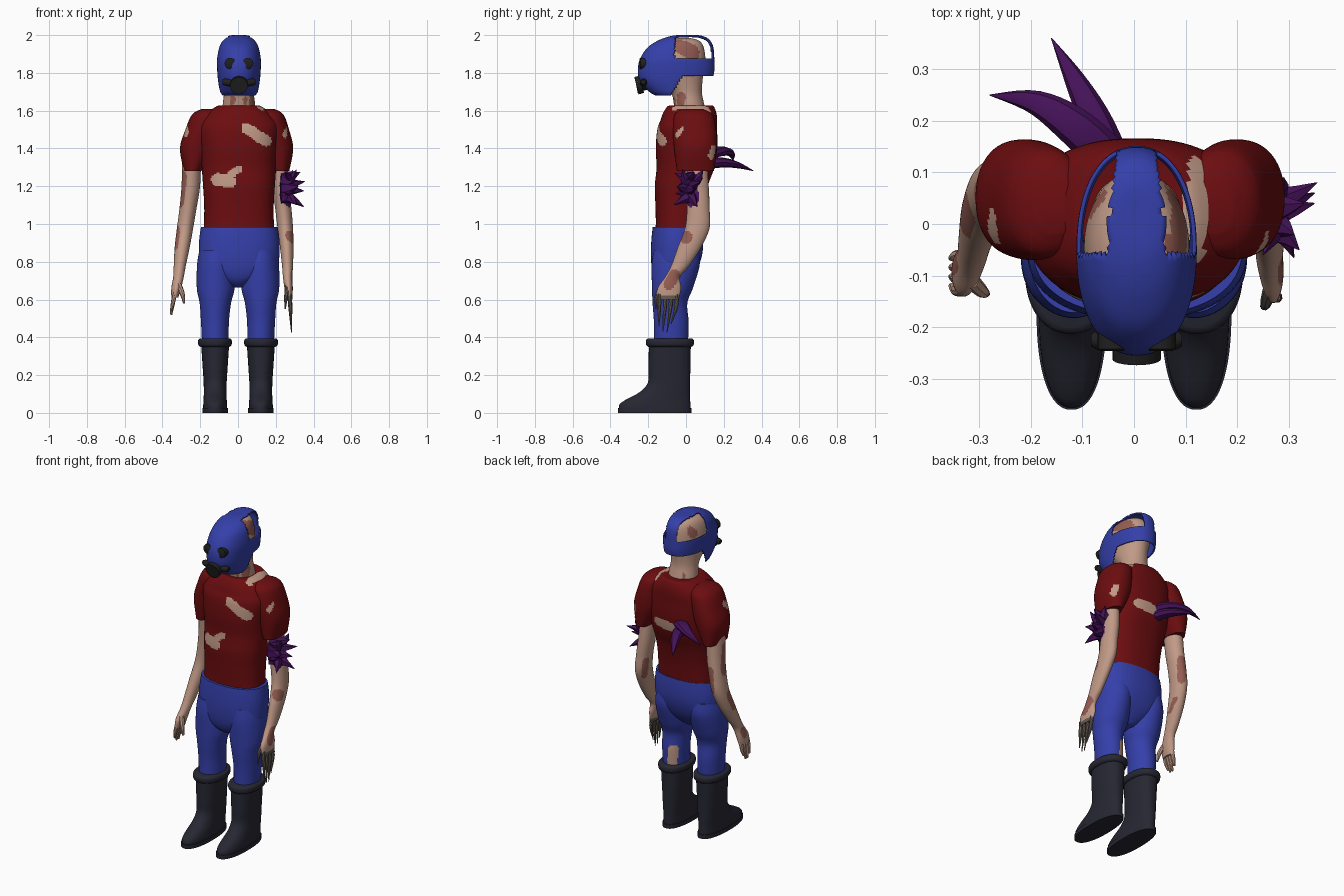
import bpy, bmesh, math
from mathutils import Vector

def mat(name, rgb):
    m = bpy.data.materials.new(name)
    m.diffuse_color = (*rgb, 1)
    return m

RED = mat("dark red cloth", (0.15, 0.004, 0.005))
BLUE = mat("blue cloth", (0.035, 0.05, 0.40))
BOOT = mat("dark boot", (0.02, 0.02, 0.033))
BLACK = mat("black rubber", (0.014, 0.014, 0.014))
SKIN = mat("pale skin", (0.53, 0.32, 0.24))
WOUND = mat("raw skin", (0.30, 0.11, 0.085))
PURPLE = mat("purple spike", (0.06, 0.006, 0.10))
CLAW = mat("grey claw", (0.13, 0.105, 0.085))

def spline(keys, i, t):
    """Catmull-Rom interpolation between key i and i+1."""
    a, b = keys[i], keys[i + 1]
    p = keys[i - 1] if i else a
    n = keys[i + 2] if i + 2 < len(keys) else b
    return [0.5 * (2*B + (C - A)*t + (2*A - 5*B + 4*C - D)*t*t + (3*B - A - 3*C + D)*t**3)
            for A, B, C, D in zip(p, a, b, n)]

def finish(name, bm, mats, patches=(), yw=1.0, cut=None):
    """patches: (start, end, radius, slot) capsules that recolour faces."""
    bmesh.ops.recalc_face_normals(bm, faces=bm.faces)
    for f in bm.faces:
        c = f.calc_center_median()
        for p, q, r, slot in patches:
            p, q = Vector(p), Vector(q)
            t = max(0, min(1, (c - p).dot(q - p) / max((q - p).length_squared, 1e-9)))
            d = c - (p + (q - p) * t)
            d.y *= yw
            if d.length < r:
                f.material_index = slot
    if cut:
        dead = [f for f in bm.faces if cut(f.calc_center_median())]
        bmesh.ops.delete(bm, geom=dead, context='FACES')
    me = bpy.data.meshes.new(name)
    bm.to_mesh(me)
    bm.free()
    for m in mats:
        me.materials.append(m)
    ob = bpy.data.objects.new(name, me)
    bpy.context.collection.objects.link(ob)
    bpy.ops.object.select_all(action='DESELECT')
    ob.select_set(True)
    bpy.context.view_layer.objects.active = ob
    bpy.ops.object.shade_smooth_by_angle(angle=math.radians(40))
    return ob

def skin_rings(bm, rings):
    rows = [[bm.verts.new(v) for v in r] for r in rings]
    n = len(rows[0])
    for a, b in zip(rows, rows[1:]):
        for j in range(n):
            bm.faces.new((a[j], a[(j+1) % n], b[(j+1) % n], b[j]))
    bm.faces.new(rows[0])
    bm.faces.new(rows[-1])

def loft(name, keys, mats, n=64, p=2.0, step=0.01, **kw):
    """keys: horizontal rings (cx, cy, z, rx, ry)."""
    samples = []
    for i in range(len(keys) - 1):
        k = max(3, int(abs(keys[i+1][2] - keys[i][2]) / step))
        samples += [spline(keys, i, s / k) for s in range(k)]
    samples.append(keys[-1])
    sp = lambda v: math.copysign(abs(v) ** (2 / p), v)
    ang = [2 * math.pi * j / n for j in range(n)]
    bm = bmesh.new()
    skin_rings(bm, [[(cx + rx*sp(math.cos(a)), cy + ry*sp(math.sin(a)), z) for a in ang]
                    for cx, cy, z, rx, ry in samples])
    return finish(name, bm, mats, **kw)

def tube(name, keys, m, n=8, k=5, flat=1.0):
    """keys: (x, y, z, radius) along a path."""
    pts = [spline(keys, i, s / k) for i in range(len(keys) - 1) for s in range(k)] + [keys[-1]]
    rings = []
    for i, q in enumerate(pts):
        a, b = Vector(pts[max(i-1, 0)][:3]), Vector(pts[min(i+1, len(pts)-1)][:3])
        rot = (b - a).to_track_quat('Z', 'Y')
        rings.append([Vector(q[:3]) + rot @ Vector((q[3]*math.cos(t), q[3]*flat*math.sin(t), 0))
                      for t in [2*math.pi*j/n for j in range(n)]])
    bm = bmesh.new()
    skin_rings(bm, rings)
    return finish(name, bm, [m])

def yr(z, y0, y1, rx, cx=0.005):
    return (cx, (y0 + y1) / 2, z, rx, (y1 - y0) / 2)

# Shirt with torn openings
loft("shirt", [yr(.93, -.165, .08, .19), yr(1.0, -.16, .085, .185), yr(1.1, -.162, .095, .184),
               yr(1.2, -.165, .115, .19), yr(1.3, -.156, .15, .197), yr(1.4, -.16, .165, .205),
               yr(1.5, -.152, .165, .215), yr(1.55, -.135, .165, .2), yr(1.59, -.12, .16, .165),
               yr(1.625, -.095, .145, .115), yr(1.625, -.07, .125, .09)],
     [RED, SKIN], n=128, p=2.4, step=0.007, yw=.25, patches=[
         ((.045, -.15, 1.505), (.15, -.14, 1.44), .03, 1),
         ((-.11, -.16, 1.235), (-.045, -.16, 1.225), .034, 1),
         ((-.04, -.16, 1.26), (.005, -.16, 1.29), .02, 1),
         ((-.08, .16, 1.34), (.09, .16, 1.35), .03, 1),
         ((.12, .03, 1.62), (.13, .05, 1.61), .03, 1)])

# Sleeves
for s, out, name in ((1, 0, "left_sleeve"), (-1, .015, "right_sleeve")):
    keys = [(.15, .035, 1.61, .04, .05), (.165, .04, 1.58, .075, .10), (.185, .045, 1.5, .085, .115),
            (.205, .05, 1.4, .087, .113), (.225, .05, 1.28, .046, .098)]
    holes = [((.25, -.05, 1.47), (.24, .02, 1.53), .016, 1), ((.25, .14, 1.40), (.26, .13, 1.36), .02, 1)]
    if s < 0:
        holes = [((-.27, -.02, 1.48), (-.265, .01, 1.50), .022, 1)]
    loft(name, [(s*(a + out*min(1, (1.61 - z)/.2)), b, z, c, d) for a, b, z, c, d in keys],
         [RED, SKIN], p=2.2, step=.007, patches=holes)

# Arms down to the palms
loft("left_arm", [(.215, .05, 1.36, .045, .06), (.225, .06, 1.2, .045, .06), (.24, .065, 1.08, .043, .06),
                  (.25, .06, .98, .041, .065), (.258, .02, .88, .036, .062), (.262, -.03, .78, .029, .048),
                  (.263, -.07, .72, .025, .04), (.268, -.088, .66, .022, .062), (.273, -.095, .6, .015, .056)],
     [SKIN, WOUND, CLAW, PURPLE], step=.008, patches=[
         ((.285, -.02, .94), (.29, 0, .93), .035, 1), ((.28, -.06, .73), (.28, -.09, .68), .03, 1),
         ((.2, .1, 1.05), (.21, .1, .95), .025, 1), ((.273, -.16, .59), (.273, -.03, .59), .035, 2),
         ((.28, 0, 1.24), (.28, .02, 1.14), .05, 3)])
loft("right_arm", [(-.245, .05, 1.36, .05, .06), (-.25, .06, 1.2, .049, .06), (-.265, .065, 1.08, .045, .06),
                   (-.28, .058, .98, .043, .06), (-.295, .02, .88, .04, .056), (-.308, -.03, .78, .032, .045),
                   (-.315, -.065, .72, .028, .038), (-.327, -.09, .66, .026, .048), (-.335, -.095, .61, .018, .044)],
     [SKIN, WOUND], step=.008, patches=[
         ((-.3, .03, 1.25), (-.3, .05, 1.12), .038, 1), ((-.325, .03, .96), (-.33, 0, .88), .03, 1),
         ((-.25, .12, 1.12), (-.26, .11, 1.0), .025, 1), ((-.27, .05, .9), (-.28, 0, .84), .02, 1),
         ((-.345, -.07, .7), (-.34, -.08, .67), .022, 1)])

# Fingers: long claws on the left hand, shorter fingers on the right
for i in range(4):
    y = -.14 + i * .03
    drop = (.14, .17, .175, .13)[i]
    tube(f"left_claw_{i}", [(.273, y, .63, .012), (.277, y - .002, .56, .011),
                            (.283, -.115 + (y + .1)*.7, .60 - drop, .002)], CLAW)
    tube(f"right_finger_{i}", [(-.333, -.128 + i*.022, .64, .012), (-.345, -.128 + i*.022, .58, .011),
                               (-.354, -.12 + i*.018, .62 - (.08, .1, .1, .075)[i], .006)], SKIN)
tube("left_thumb", [(.265, -.12, .68, .014), (.255, -.155, .62, .011), (.25, -.16, .55, .003)], CLAW)
tube("right_thumb", [(-.315, -.11, .68, .016), (-.295, -.13, .63, .013), (-.285, -.135, .58, .006)], SKIN)

# Trousers: pelvis and legs
loft("trouser_hips", [(.007, -.045, .985, .203, .131), (.007, -.046, .92, .212, .137), (.006, -.05, .84, .213, .136),
                      (.003, -.06, .76, .2, .12), (0, -.07, .70, .1, .09), (0, -.07, .665, .03, .05)],
     [BLUE], p=2.3, step=.02)
for s, name in ((1, "left"), (-1, "right")):
    loft(name + "_trouser_leg", [(s*.115, -.052, .86, .09, .12), (s*.117, -.055, .78, .1, .127),
                                 (s*.118, -.072, .66, .1, .108), (s*.12, -.085, .58, .083, .092),
                                 (s*.122, -.078, .48, .074, .092), (s*.12, -.08, .36, .07, .09)],
         [BLUE, SKIN], step=.01,
         patches=[((.08, .01, .49), (.09, .01, .4), .032, 1)] if s > 0 else [])
    # Boots: shaft and foot, sole, cuff
    loft(name + "_boot", [yr(z, a, b, r, s*.121) for z, a, b, r in (
        (.01, -.355, .023, .064), (.045, -.352, .023, .063), (.075, -.31, .022, .061), (.11, -.245, .022, .06),
        (.16, -.202, .022, .061), (.24, -.198, .023, .066), (.375, -.197, .026, .075))], [BOOT], p=2.3)
    loft(name + "_boot_sole", [yr(z, -.36, .028, .068, s*.121) for z in (0, .025)], [BOOT], p=2.3)
    loft(name + "_boot_cuff", [yr(z, -.2 - e, .03 + e, .077 + e, s*.122) for z, e in (
        (.35, 0), (.358, .01), (.375, .013), (.388, .01), (.395, 0))], [BOOT], p=2.2)

# Neck and skull
loft("head", [(.005, .03, 1.56, .095, .085), (.005, .015, 1.64, .085, .08), (.005, 0, 1.70, .08, .084),
              (.005, -.04, 1.78, .092, .13), (.005, -.045, 1.85, .102, .148), (.005, -.045, 1.93, .092, .14),
              (.005, -.03, 1.97, .068, .1), (.005, -.02, 1.985, .03, .04)],
     [SKIN, WOUND], step=.007, patches=[
         ((.095, -.04, 1.95), (.09, .04, 1.91), .042, 1), ((-.08, .06, 1.93), (-.085, .04, 1.9), .03, 1),
         ((.085, -.03, 1.67), (.085, -.04, 1.64), .03, 1), ((-.03, -.07, 1.66), (-.05, -.07, 1.62), .02, 1),
         ((.04, -.07, 1.66), (.05, -.07, 1.62), .016, 1), ((-.05, .09, 1.7), (-.05, .1, 1.64), .022, 1)])

# Hooded mask with side windows, centre strap and head band
def mask_cut(c):
    low = c.z < 1.785 and c.y > -.08 + (c.z - 1.68) * .6
    window = c.z > 1.875 and c.y > -.06 and abs(c.x - .005) > .055 - .12 * max(0, c.y)
    return low or window

mask = loft("mask", [yr(1.68, -.16, .06, .088), yr(1.70, -.195, .10, .1), yr(1.755, -.243, .135, .11),
                     yr(1.81, -.255, .15, .115), yr(1.87, -.245, .15, .116), yr(1.935, -.203, .145, .105),
                     yr(1.975, -.14, .125, .085), yr(1.995, -.08, .09, .058), yr(2.0, -.04, .06, .03),
                     yr(2.0, -.01, .03, .004)],
            [BLUE], n=128, p=2.2, step=.005, cut=mask_cut)
mod = mask.modifiers.new("thickness", 'SOLIDIFY')
mod.thickness, mod.offset = .008, -1

# Eye lenses, breathing filter and side valves
for s, name in ((1, "left"), (-1, "right")):
    x = .005 + s * .046
    tube(name + "_eye_lens", [(x, -.2, 1.85, .03), (x, -.242, 1.85, .03), (x, -.246, 1.85, .024)],
         BLACK, n=20, k=1)
    tube(name + "_valve", [(.005 + s*.03, -.225, 1.745, .02), (.005 + s*.078, -.225, 1.752, .018),
                           (.005 + s*.088, -.225, 1.752, .012)], BLACK, n=12, k=1)
tube("filter", [(.005, -.2, 1.75, .036), (.005, -.235, 1.74, .036), (.005, -.236, 1.739, .047),
                (.005, -.262, 1.732, .047), (.005, -.263, 1.732, .038), (.005, -.257, 1.733, .034)],
     BLACK, n=24, k=1)

# Spike cluster on the left arm
for i, (y0, z0, tip) in enumerate((
        (.03, 1.25, (.33, .04, 1.275)), (.04, 1.21, (.355, .08, 1.225)), (0, 1.23, (.31, -.02, 1.29)),
        (.02, 1.18, (.35, .04, 1.175)), (-.01, 1.19, (.32, -.05, 1.20)), (.03, 1.14, (.35, .06, 1.09)),
        (0, 1.14, (.31, -.065, 1.10)), (.06, 1.24, (.29, .09, 1.285)), (.0, 1.24, (.25, -.06, 1.27)),
        (.0, 1.17, (.25, -.055, 1.16)))):
    tube(f"arm_spike_{i}", [(.225, y0, z0, .035), (.275, y0, z0, .03), (*tip, .001)], PURPLE, n=5, k=2)

# Curved horns on the back
tube("back_horn_upper", [(-.03, .11, 1.36, .04), (-.11, .185, 1.385, .038), (-.19, .235, 1.375, .024),
                         (-.28, .25, 1.335, .001)], PURPLE, n=8, flat=.7)
tube("back_horn_lower", [(-.04, .11, 1.32, .038), (-.075, .2, 1.325, .032), (-.115, .28, 1.31, .02),
                         (-.16, .36, 1.28, .001)], PURPLE, n=8, flat=.8)
